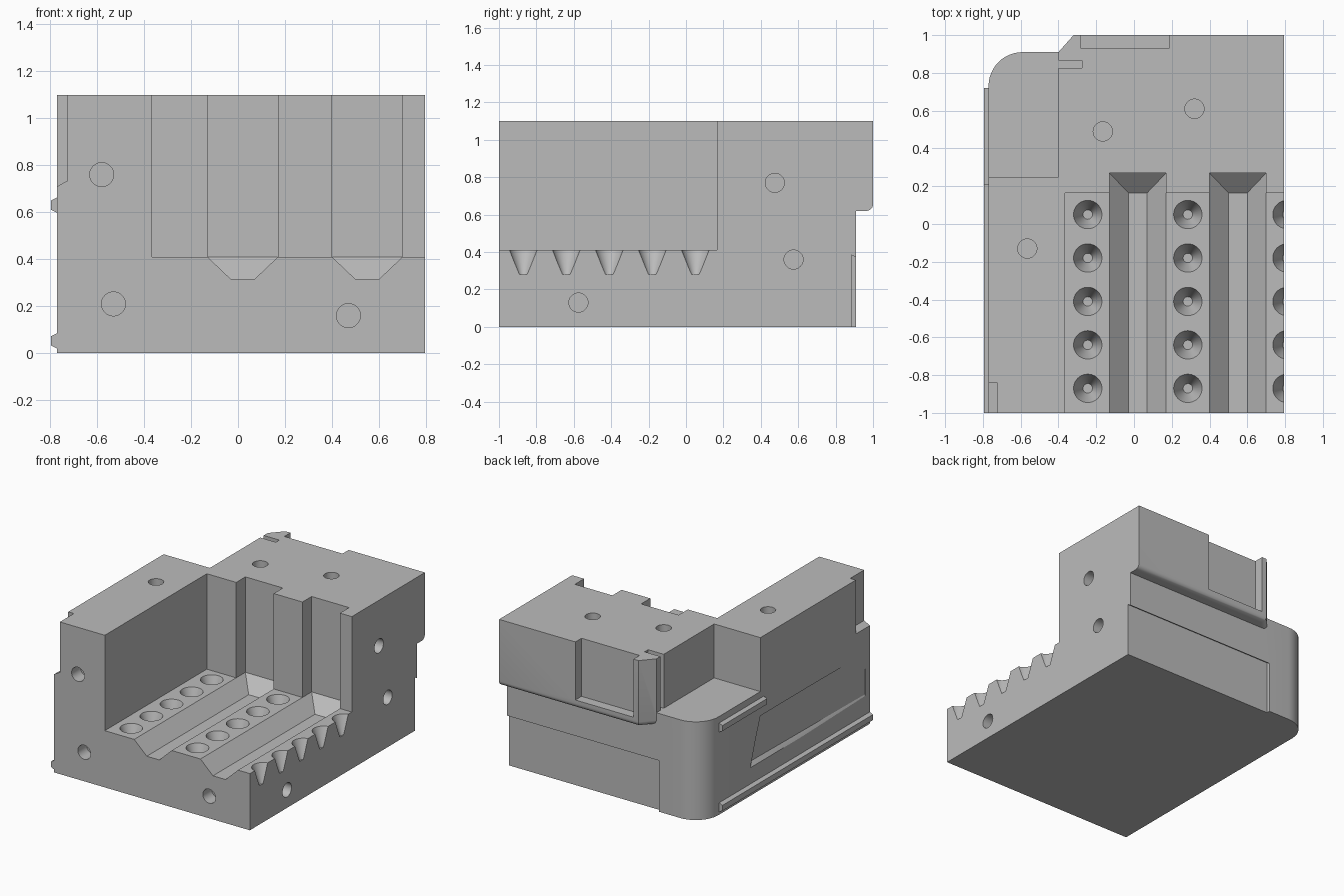
import bpy
import bmesh
from math import cos, sin, pi
from mathutils import Matrix, Vector

if "Cube" in bpy.data.objects:
    bpy.data.objects.remove(bpy.data.objects["Cube"])

grey = bpy.data.materials.new("plain grey")
grey.use_nodes = True
colour = (0.5, 0.5, 0.5, 1)
grey.diffuse_color = colour
grey.node_tree.nodes["Principled BSDF"].inputs["Base Color"].default_value = colour

X0, X1 = -0.77, 0.795      # side faces of the block
FLOOR, SHELF, TOP = 0.41, 0.71, 1.1


def add(name, bm):
    bmesh.ops.recalc_face_normals(bm, faces=bm.faces)
    mesh = bpy.data.meshes.new(name)
    bm.to_mesh(mesh)
    bm.free()
    mesh.materials.append(grey)
    obj = bpy.data.objects.new(name, mesh)
    bpy.context.collection.objects.link(obj)
    return obj


def prism(name, pts, lo, hi, axis="z"):
    """Extrude a 2D outline along an axis; the outline uses the other two axes in order."""
    place = {"x": lambda a, b, c: (c, a, b),
             "y": lambda a, b, c: (a, c, b),
             "z": lambda a, b, c: (a, b, c)}[axis]
    bm = bmesh.new()
    face = bm.faces.new([bm.verts.new(place(a, b, lo)) for a, b in pts])
    new = bmesh.ops.extrude_face_region(bm, geom=[face])["geom"]
    verts = [v for v in new if isinstance(v, bmesh.types.BMVert)]
    bmesh.ops.translate(bm, verts=verts, vec=place(0, 0, hi - lo))
    return add(name, bm)


def box(name, x, y, z):
    return prism(name, [(x[0], y[0]), (x[1], y[0]), (x[1], y[1]), (x[0], y[1])], *z)


def cone(name, start, end, r1, r2):
    """Tapered or straight round cutter between two points."""
    a, b = Vector(start), Vector(end)
    turn = (b - a).to_track_quat("Z", "Y").to_matrix().to_4x4()
    bm = bmesh.new()
    bmesh.ops.create_cone(bm, cap_ends=True, segments=40, radius1=r1, radius2=r2,
                          depth=(b - a).length,
                          matrix=Matrix.Translation((a + b) / 2) @ turn)
    return add(name, bm)


def combine(target, tool, operation="DIFFERENCE"):
    mod = target.modifiers.new("combine", "BOOLEAN")
    mod.operation, mod.solver, mod.object = operation, "EXACT", tool
    with bpy.context.temp_override(object=target, active_object=target):
        bpy.ops.object.modifier_apply(modifier=mod.name)
    bpy.data.objects.remove(tool)


# Main block with one rounded rear corner
r = 0.18
arc = [(X0 + r - r * sin(t * pi / 24), 0.91 - r + r * cos(t * pi / 24)) for t in range(13)]
block = prism("block", [(X0, -1), (X1, -1), (X1, 0.91)] + arc, 0, TOP)

# Low shelf on the rounded corner
combine(block, box("shelf_cut", (-1, -0.4), (0.25, 1.1), (SHELF, 1.3)))

# Rear overhang with a softened lower edge
plan = [(-0.4, 0.7), (-0.4, 0.91), (-0.32, 1), (X1, 1), (X1, 0.7)]
overhang = prism("overhang", plan, 0.62, TOP)
bm = bmesh.new()
bm.from_mesh(overhang.data)
low = [e for e in bm.edges if all(v.co.z < 0.63 and v.co.y > 0.9 for v in e.verts)]
bmesh.ops.bevel(bm, geom=low, offset=0.035, segments=5, profile=0.5, affect="EDGES")
bm.to_mesh(overhang.data)
bm.free()
combine(block, overhang, "UNION")

# Rear pocket, side slot and shallow lower panel
combine(block, box("pocket_cut", (-0.28, 0.185), (0.93, 1.1), (0.68, 1.3)))
combine(block, box("slot_cut", (-0.5, -0.275), (0.825, 0.865), (SHELF, 1.3)))
combine(block, prism("panel_cut", [(0.885, -0.1), (1.1, -0.1), (1.1, 0.37),
                                   (0.91, 0.37), (0.885, 0.385)], -0.42, 1, "x"))

# Open front bay
combine(block, box("bay_cut", (-0.365, 1), (-1.1, 0.165), (FLOOR, 1.3)))

# Two trapezoid channels with upright slots and sloped rear ends
for x in (0.02, 0.55):
    bm = bmesh.new()
    section = [(0.05, 0.315), (0.15, FLOOR), (0.15, 1.3), (-0.15, 1.3), (-0.15, FLOOR), (-0.05, 0.315)]
    front = [bm.verts.new((x + dx, -1.1, z)) for dx, z in section]
    back = [bm.verts.new((x + dx, 0.165 if z < FLOOR else 0.27, z)) for dx, z in section]
    bm.faces.new(front)
    bm.faces.new((back[1], back[2], back[3], back[4]))
    bm.faces.new((back[0], back[1], back[4], back[5]))
    for i in range(6):
        j = (i + 1) % 6
        bm.faces.new((front[i], front[j], back[j], back[i]))
    combine(block, add("channel_cut", bm))

# Rows of conical sockets; the last row is cut open by the side face
for x in (-0.245, 0.285, 0.81):
    for i in range(5):
        y = 0.05 - 0.23 * i
        combine(block, cone("socket_cut", (x, y, 0.28), (x, y, 0.42), 0.025, 0.079))

# Round holes in the front, side and top
for x, z in ((-0.58, 0.76), (-0.53, 0.21), (0.47, 0.16)):
    combine(block, cone("front_hole", (x, -1.1, z), (x, -0.9, z), 0.051, 0.051))
for y, z in ((0.475, 0.77), (0.575, 0.36), (-0.575, 0.13)):
    combine(block, cone("side_hole", (0.9, y, z), (X1 - 0.1, y, z), 0.051, 0.051))
for x, y in ((-0.565, -0.13), (-0.165, 0.49), (0.32, 0.61)):
    combine(block, cone("top_hole", (x, y, 1.2), (x, y, TOP - 0.1), 0.051, 0.051))

# Front corner notch and shallow side recess fading towards the front
combine(block, prism("corner_cut", [(-0.9, 0.65), (X0, SHELF), (-0.725, 0.735),
                                    (-0.725, 1.3), (-0.9, 1.3)], -1.1, -0.84, "y"))
bm = bmesh.new()
rear = [bm.verts.new(p) for p in ((-0.8, 0.37, 0.17), (-0.745, 0.36, 0.23),
                                  (-0.745, 0.25, 0.53), (-0.8, 0.25, 0.54))]
fore = [bm.verts.new(p) for p in ((-0.8, -0.95, 0.17), (-0.765, -0.95, 0.23),
                                  (-0.771, -0.95, 0.53), (-0.8, -0.95, 0.54))]
bmesh.ops.convex_hull(bm, input=rear + fore)
combine(block, add("recess_cut", bm))

# Raised rails along the side
for name, z, y0, y1 in (("lower_rail", 0.053, -1, 0.72), ("upper_rail", 0.63, 0.21, 0.72)):
    outline = [(X0 + 0.005, z - 0.035), (-0.795, z - 0.02), (-0.795, z + 0.02), (X0 + 0.005, z + 0.035)]
    prism(name, outline, y0, y1, "y")

# Smooth the round surfaces while keeping crisp edges
bpy.ops.object.select_all(action="DESELECT")
block.select_set(True)
bpy.context.view_layer.objects.active = block
bpy.ops.object.shade_smooth_by_angle(angle=0.5)
